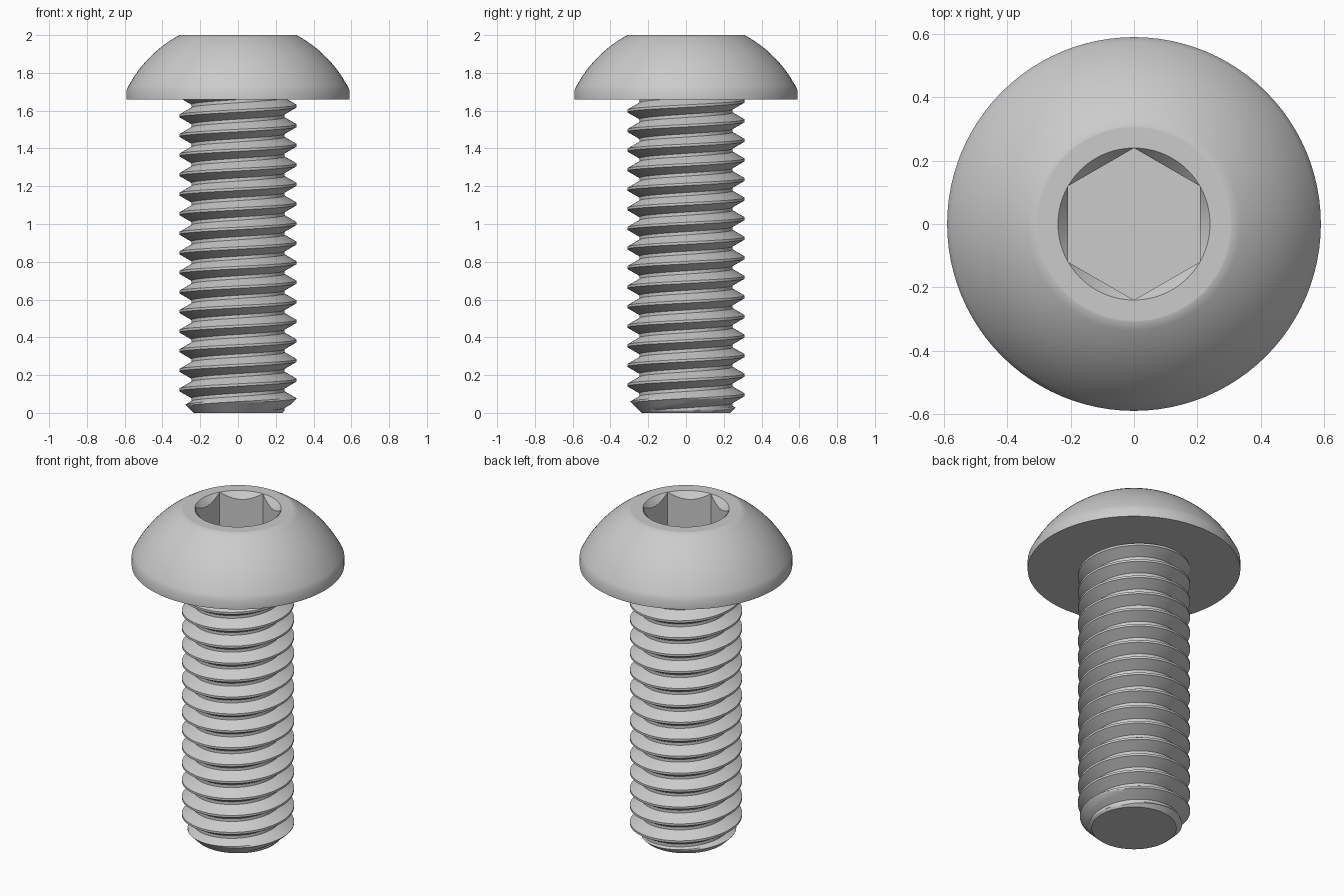
import bpy, bmesh, math

cube = bpy.data.objects.get("Cube")
if cube:
    bpy.data.objects.remove(cube, do_unlink=True)

STEEL = (0.6, 0.6, 0.6, 1)
steel = bpy.data.materials.new("grey steel")
steel.use_nodes = True
steel.diffuse_color = STEEL
steel.node_tree.nodes["Principled BSDF"].inputs["Base Color"].default_value = STEEL

N = 96                      # segments around the axis
HEAD_BASE, TOP = 1.658, 2.0
HEAD_R, FLAT_R = 0.59, 0.31


def finish(bm, name, angle):
    bmesh.ops.remove_doubles(bm, verts=bm.verts[:], dist=1e-5)
    bmesh.ops.recalc_face_normals(bm, faces=bm.faces[:])
    mesh = bpy.data.meshes.new(name)
    bm.to_mesh(mesh)
    bm.free()
    mesh.materials.append(steel)
    obj = bpy.data.objects.new(name, mesh)
    bpy.context.collection.objects.link(obj)
    bpy.ops.object.select_all(action='DESELECT')
    obj.select_set(True)
    bpy.context.view_layer.objects.active = obj
    bpy.ops.object.shade_smooth_by_angle(angle=math.radians(angle))


def bridge(bm, a, b, closed):
    for i in range(len(a) if closed else len(a) - 1):
        j = (i + 1) % len(a)
        bm.faces.new((a[i], a[j], b[j], b[i]))


# Domed head with a countersunk hexagonal socket
SOCKET_R, SOCKET_FLOOR, SINK = 0.24, 1.77, 0.04
APOTHEM = SOCKET_R * math.cos(math.pi / 6)


def hex_radius(a):
    return APOTHEM / math.cos((a + math.pi / 6) % (math.pi / 3) - math.pi / 6)


def sink_height(a):
    return TOP - SINK * (SOCKET_R - hex_radius(a)) / (SOCKET_R - APOTHEM)


def dome_profile(steps=14):
    rim_z = 1.71
    # sphere centred on the axis through the rim and the flat's edge
    centre = (TOP + rim_z - (HEAD_R**2 - FLAT_R**2) / (TOP - rim_z)) / 2
    radius = math.hypot(HEAD_R, rim_z - centre)
    start = math.atan2(rim_z - centre, HEAD_R)
    end = math.atan2(TOP - centre, FLAT_R)
    for k in range(steps + 1):
        t = start + (end - start) * k / steps
        yield radius * math.cos(t), centre + radius * math.sin(t)


bm = bmesh.new()


def ring(radius, height):
    verts = []
    for i in range(N):
        a = math.tau * i / N
        r = radius(a) if callable(radius) else radius
        z = height(a) if callable(height) else height
        verts.append(bm.verts.new((r * math.cos(a), r * math.sin(a), z)))
    return verts


rings = [ring(HEAD_R, HEAD_BASE)]
rings += [ring(r, z) for r, z in dome_profile()]
# a narrow ring inside the edge keeps the top flat under smooth shading
rings += [ring(FLAT_R - 0.006, TOP), ring(SOCKET_R, TOP),
          ring(hex_radius, sink_height), ring(hex_radius, SOCKET_FLOOR)]
for lower, upper in zip(rings, rings[1:]):
    bridge(bm, lower, upper, True)
bm.faces.new(rings[0])
bm.faces.new(rings[-1])
finish(bm, "button_head", 35)

# Threaded shank: one tooth profile swept along a right-handed helix
PITCH = HEAD_BASE / 16
CREST_R, ROOT_R = 0.311, 0.247
CREST_HALF = PITCH / 16
FLANK = (CREST_R - ROOT_R) * math.tan(math.pi / 6)
PHASE = 0.07                # height of a crest on the +x side
END_R = 0.235               # radius of the chamfered tip


def tooth_radius(h):
    t = min(max((abs(h) - CREST_HALF) / FLANK, 0), 1)
    return CREST_R + (ROOT_R - CREST_R) * t


half = PITCH / 2
knots = [-half, -CREST_HALF - FLANK, -CREST_HALF, CREST_HALF, CREST_HALF + FLANK, half]
offsets = []
for a, b in zip(knots, knots[1:]):
    offsets += [a + (b - a) * k / 4 for k in range(4)]
offsets.append(half)

bm = bmesh.new()
rows = [[] for _ in offsets]
for i in range(-3 * N, 18 * N):
    a = math.tau * i / N
    for row, h in zip(rows, offsets):
        z = PHASE + PITCH * i / N + h
        r = min(tooth_radius(h), max(END_R + z, 0.1))
        row.append(bm.verts.new((r * math.cos(a), r * math.sin(a), z)))
for lower, upper in zip(rows, rows[1:]):
    bridge(bm, lower, upper, False)
bmesh.ops.remove_doubles(bm, verts=bm.verts[:], dist=1e-5)

# Trim the sweep inside the head and at the tip, then close the tip
for height, up in ((HEAD_BASE + 0.005, 1), (0, -1)):
    cut = bmesh.ops.bisect_plane(
        bm, geom=bm.verts[:] + bm.edges[:] + bm.faces[:], dist=1e-6,
        plane_co=(0, 0, height), plane_no=(0, 0, up), clear_outer=True)
edges = [e for e in cut["geom_cut"] if isinstance(e, bmesh.types.BMEdge)]
bmesh.ops.contextual_create(bm, geom=edges)
finish(bm, "threaded_shank", 30)
